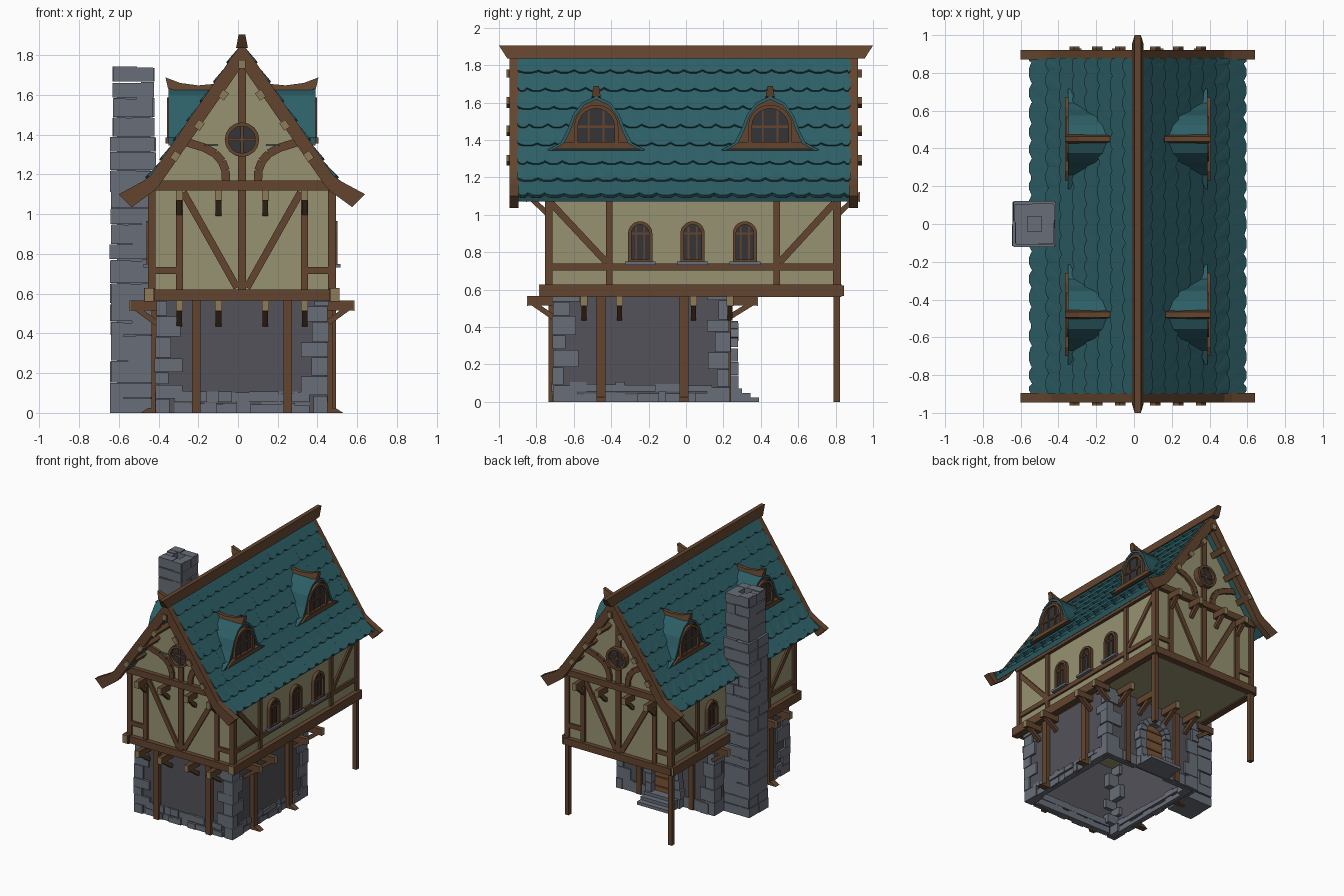
import bpy, bmesh, math, random
from mathutils import Vector

if "Cube" in bpy.data.objects:
    bpy.data.objects.remove(bpy.data.objects["Cube"])
random.seed(4)
CX = 0.02                      # the house axis sits slightly right of x = 0
COL = dict(wood=(.125, .06, .028), plaster=(.31, .29, .165), teal=(.026, .115, .135), stone=(.14, .155, .19),
           wall=(.085, .085, .1), tan=(.27, .2, .1), glass=(.035, .035, .04), door=(.2, .09, .035))
parts = {}

def part(name, mat):
    return parts.setdefault((name, mat), bmesh.new()) if (name, mat) not in parts else parts[name, mat]

def to3(plane, u, v, w):
    return (u, w, v) if plane == 'xz' else (w, u, v)

def prism(p, plane, pts, w0, w1):
    a = [p.verts.new(to3(plane, u, v, w0)) for u, v in pts]
    b = [p.verts.new(to3(plane, u, v, w1)) for u, v in pts]
    p.faces.new(a); p.faces.new(b[::-1])
    for i in range(len(a)):
        j = (i + 1) % len(a)
        p.faces.new((a[i], b[i], b[j], a[j]))
    return a + b

def box(p, x0, x1, y0, y1, z0, z1):
    return prism(p, 'xz', [(x0, z0), (x1, z0), (x1, z1), (x0, z1)], y0, y1)

def beam(p, plane, a, b, width, w0, w1):
    a, b = Vector(a), Vector(b)
    d = (b - a).normalized() * width / 2
    n = Vector((-d.y, d.x))
    prism(p, plane, [a + n, a - n, b - n, b + n], w0, w1)

def ring(p, plane, outer, inner, w0, w1):
    L = [[p.verts.new(to3(plane, u, v, w)) for u, v in pts] for pts, w in
         ((outer, w0), (outer, w1), (inner, w1), (inner, w0))]
    n = len(outer)
    for k in range(4):
        A, B = L[k], L[(k + 1) % 4]
        for i in range(n):
            p.faces.new((A[i], A[(i + 1) % n], B[(i + 1) % n], B[i]))

def arch(c, r, z0, spring, rise=1, n=10):
    return [(c - r, z0)] + [(c - r * math.cos(math.pi * i / n), spring + r * rise * math.sin(math.pi * i / n))
                            for i in range(n + 1)] + [(c + r, z0)]

def arch_window(name, c, r, z0, spring, w, s, t=.018):
    out, inn = arch(c, r, z0, spring), arch(c, r - t, z0 + t, spring)
    ring(part(name + '_frames', 'wood'), 'yz', out, inn, w, w + s * .025)
    prism(part(name + '_glass', 'glass'), 'yz', inn, w, w + s * .008)
    f, top = part(name + '_frames', 'wood'), spring + r - t
    for dy in (-r / 3, r / 3):
        beam(f, 'yz', (c + dy, z0), (c + dy, top - .01), .009, w, w + s * .016)
    beam(f, 'yz', (c - r + t, spring), (c + r - t, spring), .012, w, w + s * .016)

def joist(plane, c, u0, u1, z):
    s, p = (1 if u1 > u0 else -1), part('joists', 'wood')
    prism(p, plane, [(u0, z - .05), (u1, z - .05), (u1, z), (u0, z)], c - .018, c + .018)
    prism(part('joist_ends', 'tan'), plane, [(u1, z - .052), (u1 + s * .005, z - .052), (u1 + s * .005, z + .001),
                                             (u1, z + .001)], c - .018, c + .018)
    beam(p, plane, (u0, z - .12), (u1 - s * .03, z - .04), .028, c - .014, c + .014)

def stones(p, axis, face, s, a0, a1, z0, z1, w=.09, thick=.06, jit=.01):
    """One course of random blocks along a wall face."""
    n = max(1, round((a1 - a0) / w))
    cuts = [a0] + [a0 + (a1 - a0) * (i + random.uniform(-.25, .25)) / n for i in range(1, n)] + [a1]
    for b0, b1 in zip(cuts, cuts[1:]):
        f0, f1 = sorted((face - s * thick, face - s * random.uniform(0, jit)))
        zt = z1 - random.uniform(0, jit)
        box(p, *((b0, b1, f0, f1) if axis == 'x' else (f0, f1, b0, b1)), z0, zt)

# --- ground floor: dark render walls, stone plinth and ragged quoins
gw, st = part('ground_walls', 'wall'), part('ground_stones', 'stone')
for s in (-1, 1):
    box(gw, min(s * .4, s * .42), max(s * .4, s * .42), -.70, .22, 0, .57)
    yy = -.70 if s < 0 else .20
    box(gw, -.42, .42, yy, yy + .02, 0, .57)
    for zc in (0, .055):
        stones(st, 'y', s * .44, s, -.62, .14, zc, zc + random.uniform(.045, .06), .075, .06, .02)
        stones(st, 'x', -.72, -1, -.34, .34, zc, zc + .055, .075, .06, .02)
    stones(st, 'x', .24, 1, min(s * .14, s * .38), max(s * .14, s * .38), 0, .09, .08)
    for y, t in ((-.72, 1), (.24, -1)):
        z, k = 0, 0
        while z < .55:
            h = min(random.uniform(.06, .11), .565 - z)
            lx, ly = random.uniform(.06, .1), random.uniform(.06, .1)
            if k % 2: lx += .045
            else: ly += .06
            j = random.uniform(0, .01)
            xs, ys = sorted((s * (.44 - j), s * (.44 - lx))), sorted((y + t * j, y + t * ly))
            box(st, *xs, *ys, z, z + h - .003)
            z += h; k += 1

# --- ground posts with small feet, joists all round
gp = part('ground_posts', 'wood')
for s in (-1, 1):
    for y in (-.455, -.01):
        box(gp, min(s * .42, s * .455), max(s * .42, s * .455), y - .024, y + .024, 0, .57)
        prism(gp, 'xz', [(s * .43, 0), (s * .51, 0), (s * .47, .025), (s * .43, .025)], y - .024, y + .024)
    for y in (-.725, .215):
        box(gp, s * .23 - .022, s * .23 + .022, y - .01, y + .025, 0, .57)
    box(part('porch_posts', 'wood'), s * .455 - .017, s * .455 + .017, .788, .824, 0, .58)
    for y in (-.545, -.355, .04, .235):
        joist('xz', y, s * .42, s * .56, .565)
    for d in (.118, .315):
        joist('yz', s * d, -.70, -.845, .565)
        joist('yz', s * d, .22, .38, .565)
        joist('yz', s * d, -.735, -.85, 1.12)
        joist('yz', s * d, .81, .925, 1.12)

# --- back door with stone arch and steps
prism(part('door', 'door'), 'xz', arch(0, .09, .06, .29), .215, .235)
for i in range(4):
    box(part('door_straps', 'wood'), -.085, .085, .234, .241, .1 + i * .075, .115 + i * .075)
ds = part('door_surround', 'stone')
for s in (-1, 1):
    for i in range(4):
        w = .14 + random.uniform(0, .025)
        box(ds, min(s * .09, s * w), max(s * .09, s * w), .2, .27 + random.uniform(0, .012), i * .072, i * .072 + .069)
for i in range(8):
    a0, a1 = math.pi * i / 8 + .02, math.pi * (i + 1) / 8 - .02
    prism(ds, 'xz', [(r * math.cos(a), .29 + r * math.sin(a)) for r, a in
                     ((.09, a0), (.142, a0), (.142, a1), (.09, a1))], .2, .27 + random.uniform(0, .012))
for i in range(3):
    box(part('door_steps', 'stone'), -.14, .14, .22, .39 - i * .045, i * .024, i * .024 + .024)

# --- upper storey and gable: one plaster prism
prism(part('upper_walls', 'plaster'), 'xz', [(-.455, .57), (.455, .57), (.455, 1.17), (0, 1.79), (-.455, 1.17)], -.735, .81)

# --- gable end timbers, front and back
t = part('gable_timbers', 'wood')
for y, s in ((-.735, -1), (.81, 1)):
    a, b = y - s * .02, y + s * .018
    beam(t, 'xz', (-.475, .593), (.475, .593), .055, a, y + s * .035)
    beam(t, 'xz', (-.475, 1.145), (.475, 1.145), .05, a, y + s * .035)
    beam(t, 'xz', (0, .6), (0, 1.78), .04, a, b)
    for m in (-1, 1):
        beam(t, 'xz', (m * .452, .58), (m * .452, 1.15), .036, a, b)
        beam(t, 'xz', (m * .315, .6), (m * .315, 1.13), .036, a, b - s * .002)
        beam(t, 'xz', (m * .295, 1.11), (m * .025, .63), .036, a, b - s * .004)
        beam(t, 'xz', (m * .44, .717), (m * .32, .717), .035, a, b - s * .003)
        path = [(.08, 1.16), (.083, 1.22), (.10, 1.265), (.135, 1.305), (.19, 1.335), (.31, 1.372)]
        for p0, p1 in zip(path, path[1:]):
            beam(t, 'xz', (m * p0[0], p0[1]), (m * p1[0], p1[1]), .042, a, b)
    circ = lambda r: [(r * math.cos(i * math.pi / 8), 1.375 + r * math.sin(i * math.pi / 8)) for i in range(16)]
    ring(part('round_window_frames', 'wood'), 'xz', circ(.087), circ(.068), a, y + s * .05)
    prism(part('round_window_glass', 'glass'), 'xz', circ(.07), a, y + s * .025)
    for p0, p1 in (((-.07, 1.375), (.07, 1.375)), ((0, 1.305), (0, 1.445))):
        beam(part('round_window_frames', 'wood'), 'xz', p0, p1, .014, a, y + s * .035)
    # purlins poking out beneath the roof edge
    yo = -.955 if s < 0 else .935
    for d, z in ((.093, 1.60), (.215, 1.448), (.335, 1.292), (0, 1.755)):
        for m in ((-1, 1) if d else (1,)):
            k = Vector((m * .56, -.83)) * .022 if d else Vector((0, .022))
            c = Vector((m * d, z))
            beam(part('purlins', 'wood'), 'xz', c - k, c + k, .036, a, yo)
            beam(part('purlin_ends', 'tan'), 'xz', c - k, c + k, .036, yo, yo + s * .005)

# --- long side timbers and windows
t = part('side_timbers', 'wood')
for s in (-1, 1):
    a, b = s * .44, s * .472
    prism(t, 'yz', [(-.78, .56), (.83, .56), (.83, .628), (-.78, .628)], s * .44, s * .492)
    for y in (-.785, .83):
        box(part('sill_ends', 'tan'), s * .468 - .02, s * .468 + .02, y, y + .005, .563, .627)
    beam(t, 'yz', (-.73, .72), (.8, .72), .036, a, b - s * .002)
    beam(t, 'yz', (-.75, 1.12), (.825, 1.12), .05, a, b + s * .008)
    for y in (-.733, -.41, .485, .805):
        beam(t, 'yz', (y, .6), (y, 1.12), .036, a, b)
    beam(t, 'yz', (-.72, 1.06), (-.425, .745), .036, a, b - s * .004)
    beam(t, 'yz', (.79, 1.06), (.50, .745), .036, a, b - s * .004)
    for y in (-.245, .035, .315):
        if s < 0 and y == .035: continue          # the chimney stands here
        arch_window('side_window', y, .065, .742, .90, s * .455, s)
        box(part('window_sills', 'stone'), s * .47 - .025, s * .47 + .025, y - .082, y + .082, .732, .75)

# --- roof: curved slab, overlapping pointed tiles, barge boards, ridge
R = [Vector((0, 1.852)), Vector((.45, 1.20)), Vector((.565, 1.095))]
L1 = (R[1] - R[0]).length
def roof_point(m, q, lift):
    A, B, d = (R[0], R[1], q) if q < L1 else (R[1], R[2], q - L1)
    v = (B - A).normalized()
    c = A + v * d + Vector((-v.y, v.x)) * lift
    return m * c.x, c.y
slab, tiles = part('roof_slab', 'teal'), part('roof_tiles', 'teal')
step = (L1 + .156) / 8
for m in (-1, 1):
    prism(slab, 'xz', [(m * x, z) for x, z in ((0, 1.85), (.45, 1.2), (.55, 1.105), (.535, 1.07), (.425, 1.165), (0, 1.78))], -.90, .88)
    for row in range(8):
        y = -.90 - (.05 if row % 2 else 0)
        while y < .87:
            y1 = y + random.uniform(.09, .11)
            a, b = max(y, -.9), min(y1, .88)
            lo, hi = (row + 1) * step, row * step - .005
            tip = random.uniform(.012, .022)
            prof = [(a, max(hi, 0), .003), (b, max(hi, 0), .003), (b, lo - tip, .014), (a + (b - a) * .7, lo, .015),
                    (a + (b - a) * .3, lo, .015), (a, lo - tip, .014)]
            up = [tiles.verts.new((x, yy, z)) for yy, q, h in prof for x, z in [roof_point(m, q, h)]]
            dn = [tiles.verts.new((x, yy, z)) for yy, q, h in prof for x, z in [roof_point(m, q, -.006)]]
            for i in range(1, 5):
                tiles.faces.new((up[0], up[i], up[i + 1])) 
            tiles.faces.new(dn[::-1])
            for i in range(6):
                tiles.faces.new((up[i], up[(i + 1) % 6], dn[(i + 1) % 6], dn[i]))
            y = y1
    for y0, y1 in ((-.945, -.895), (.872, .92)):
        prism(part('barge_boards', 'wood'), 'xz', [(m * x, z) for x, z in (
            (0, 1.865), (.46, 1.195), (.50, 1.165), (.62, 1.10), (.555, 1.035), (.445, 1.115), (.42, 1.14), (0, 1.745))], y0, y1)
for v in prism(part('ridge_beam', 'wood'), 'yz', [(-.955, 1.835), (.955, 1.835), (1, 1.905), (-1, 1.905)], -.03, .03):
    if v.co.z > 1.88: v.co.x *= .55

# --- bell-shaped dormers, two per slope
half = [(.265, 1.345), (.19, 1.385), (.155, 1.455), (.125, 1.535), (.075, 1.60)]
for s in (-1, 1):
    for yc in (-.48, .45):
        bell = [(-y, z) for y, z in half] + [(0, 1.635)] + half[::-1]
        out = [(yc + y, z) for y, z in bell]
        inn = [(yc + y * .9, 1.335 + (z - 1.335) * .94) for y, z in bell]
        low = [(yc + y * .82, 1.335 + (z - 1.335) * .88) for y, z in bell]
        ring(part('dormer_roofs', 'teal'), 'yz', out, inn, s * .12, s * .37)
        prism(part('dormer_fronts', 'wood'), 'yz', inn, s * .16, s * .355)
        prism(part('dormer_sills', 'wood'), 'yz', [(yc - .22, 1.355), (yc + .22, 1.355), (yc + .17, 1.385), (yc - .17, 1.385)], s * .3, s * .385)
        arch_window('dormer_window', yc, .118, 1.37, 1.47, s * .352, s, .02)
        cap = prism(part('dormer_caps', 'wood'), 'xz', [(s * x, z) for x, z in (
            (.09, 1.66), (.22, 1.648), (.31, 1.66), (.385, 1.688), (.372, 1.632), (.30, 1.615), (.22, 1.61), (.09, 1.61))], yc - .024, yc + .024)
        for v in cap:
            if v.co.z > 1.645: v.co.y = yc + (v.co.y - yc) * .6

# --- chimney: courses of blocks round a core, open at the top
ch = part('chimney_stones', 'stone')
z = 0
while z < 1.735:
    h = min(random.uniform(.07, .13), 1.745 - z)
    k = 0 if z < 1.38 else .014
    x0, x1, y0, y1 = -.667 + k, -.432 - k / 2, -.124 + k, .124 - k
    for f, s in ((y0, -1), (y1, 1)):
        stones(ch, 'x', f, s, x0 + .008, x1 - .008, z, z + h, .11, .07)
    for f, s in ((x0, -1), (x1, 1)):
        stones(ch, 'y', f, s, y0 + .008, y1 - .008, z, z + h, .11, .07)
    z += h
box(part('chimney_core', 'stone'), -.63, -.46, -.09, .09, 0, 1.66)

# --- turn every part into an object
for name, c in COL.items():
    bpy.data.materials.new(name).diffuse_color = (*c, 1)
for (name, mat), bm in parts.items():
    bmesh.ops.recalc_face_normals(bm, faces=bm.faces[:])
    bmesh.ops.translate(bm, verts=bm.verts[:], vec=(CX, 0, 0))
    me = bpy.data.meshes.new(name)
    bm.to_mesh(me); bm.free()
    me.materials.append(bpy.data.materials[mat])
    bpy.context.collection.objects.link(bpy.data.objects.new(name, me))

for m in bpy.data.materials:
    if m.users and not m.is_grease_pencil:
        m.use_nodes = True
        m.node_tree.nodes["Principled BSDF"].inputs["Base Color"].default_value = m.diffuse_color
